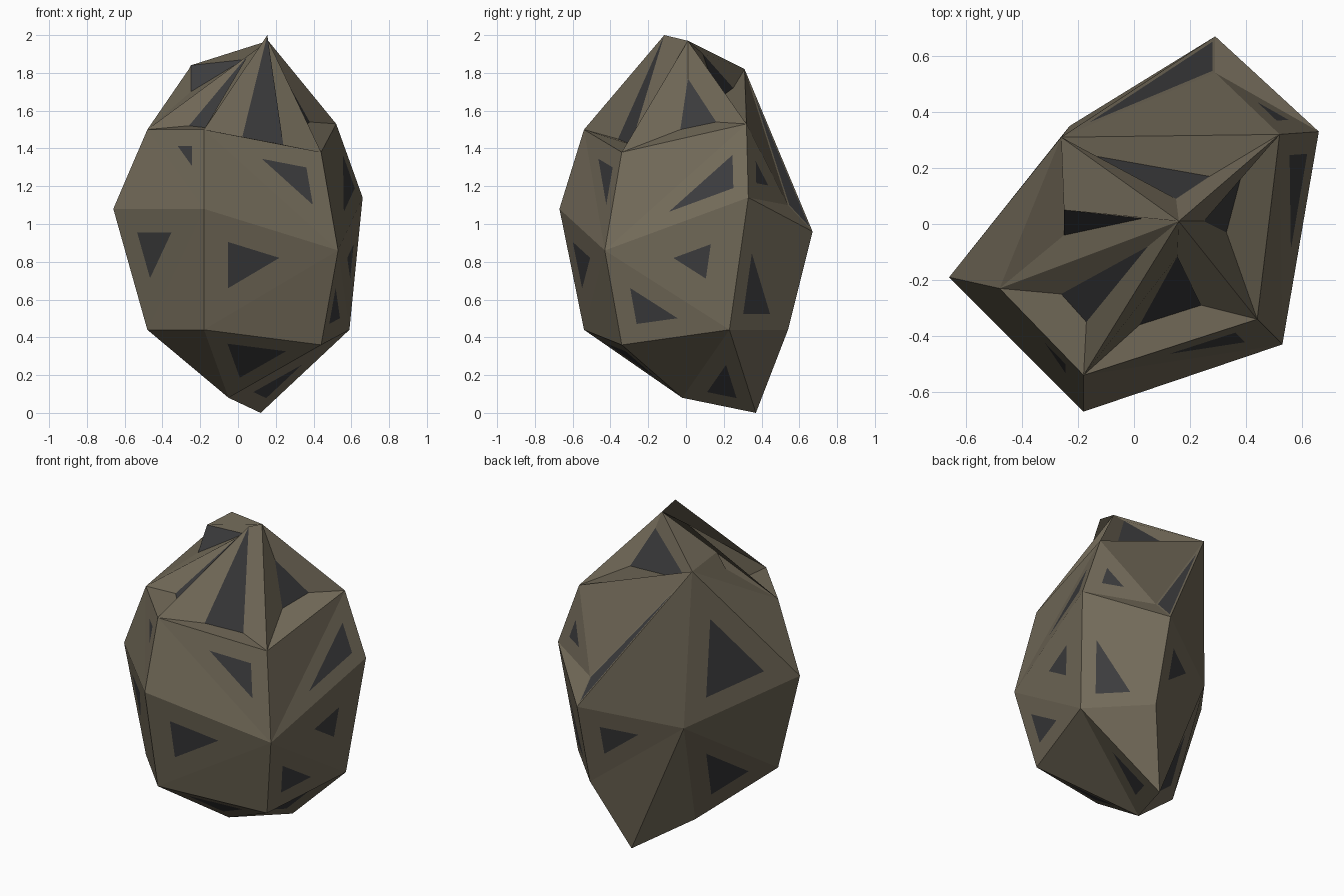
import bpy, bmesh
from mathutils import Vector

if "Cube" in bpy.data.objects:
    bpy.data.objects.remove(bpy.data.objects["Cube"])

# Corner points of the boulder: apex A, upper / middle / lower six-sided rings, underside tips
rings = {
    "U": [(-.48, -.23, 1.50), (-.18, -.54, 1.50), (.44, -.34, 1.38),
          (.52, .32, 1.53), (.29, .54, 1.10), (-.26, .31, 1.82)],
    "M": [(-.66, -.19, 1.08), (-.18, -.67, 1.08), (.53, -.43, .86),
          (.66, .33, 1.14), (.29, .67, .96), (-.23, .35, .84)],
    "L": [(-.48, -.23, .44), (-.18, -.54, .44), (.44, -.34, .36),
          (.59, .23, .44), (.29, .54, .44)],
    "T": [(.16, .01, 1.97), (-.05, -.02, .08), (.12, .37, 0)],
}

# Plain facets
plain = """T0U0U1 T0U1U2 T0U2U3 T0U3U5 T0U5U0 U3U4U5
U0M1M0 U1M2M1 U2U3M2 M3U4M4 U5M5M4 U5M0U0
M1L1L0 L1L2M2 M3L4M4 M5L4T2 M5M0L0 M5T1T2
L0L1T1 L2L3T1 L3L4T2""".split()

# Facets with a flush dark chip, and the chip's relative size
chipped = {"U0U1M1": .25, "U1U2M2": .38, "M2U3M3": .45, "U3U4M3": .30,
           "U4U5M4": .80, "U5M5M0": .50, "M0M1L0": .38, "M1L1M2": .385,
           "M2L2L3": .38, "M2L3M3": .26, "M3L3L4": .46, "M4L4M5": .36,
           "M5L0T1": .45, "L1L2T1": .50, "L3T2T1": .40}

# Tilted, sunken chips around the crown
crown = {
    "T0U5U0": [(.03, .02, 1.87), (-.25, .05, 1.84), (-.25, -.04, 1.70)],
    "T0U0U1": [(.05, -.08, 1.89), (-.26, -.25, 1.52), (-.17, -.35, 1.51)],
    "T0U1U2": [(.155, -.115, 2.0), (.02, -.36, 1.45), (.24, -.29, 1.42)],
    "T0U2U3": [(.25, .01, 1.77), (.33, -.03, 1.50), (.38, .16, 1.54)],
    "T0U3U5": [(.15, .09, 1.90), (.27, .17, 1.66), (-.18, .25, 1.72)],
}


def material(name, color):
    m = bpy.data.materials.new(name)
    m.diffuse_color = (*color, 1)
    m.use_nodes = True
    m.node_tree.nodes["Principled BSDF"].inputs["Base Color"].default_value = m.diffuse_color
    return m


def chip_corners(tri, k):
    """Shrink a triangle towards its incentre."""
    a, b, c = (v.co for v in tri)
    w = [(b - c).length, (a - c).length, (a - b).length]
    centre = (a * w[0] + b * w[1] + c * w[2]) / sum(w)
    return [centre.lerp(p, k) for p in (a, b, c)]


bm = bmesh.new()
verts = {f"{r}{i}": bm.verts.new(p) for r, pts in rings.items() for i, p in enumerate(pts)}


def corners(key):
    return [verts[key[i:i + 2]] for i in (0, 2, 4)]


def add_chip(tri, inner):
    """Dark triangle joined to its facet outline by three stone borders."""
    inn = [bm.verts.new(p) for p in inner]
    bm.faces.new(inn).material_index = 1
    for i in range(3):
        j = (i + 1) % 3
        bm.faces.new((tri[i], tri[j], inn[j], inn[i]))


for key in plain:
    if key not in crown:
        bm.faces.new(corners(key))
for key, k in chipped.items():
    add_chip(corners(key), chip_corners(corners(key), k))
for key, inner in crown.items():
    add_chip(corners(key), [Vector(p) for p in inner])

bmesh.ops.recalc_face_normals(bm, faces=bm.faces)
mesh = bpy.data.meshes.new("boulder")
bm.to_mesh(mesh)
bm.free()
mesh.materials.append(material("stone", (.17, .145, .10)))
mesh.materials.append(material("dark_chip", (.045, .045, .047)))
boulder = bpy.data.objects.new("boulder", mesh)
bpy.context.collection.objects.link(boulder)
